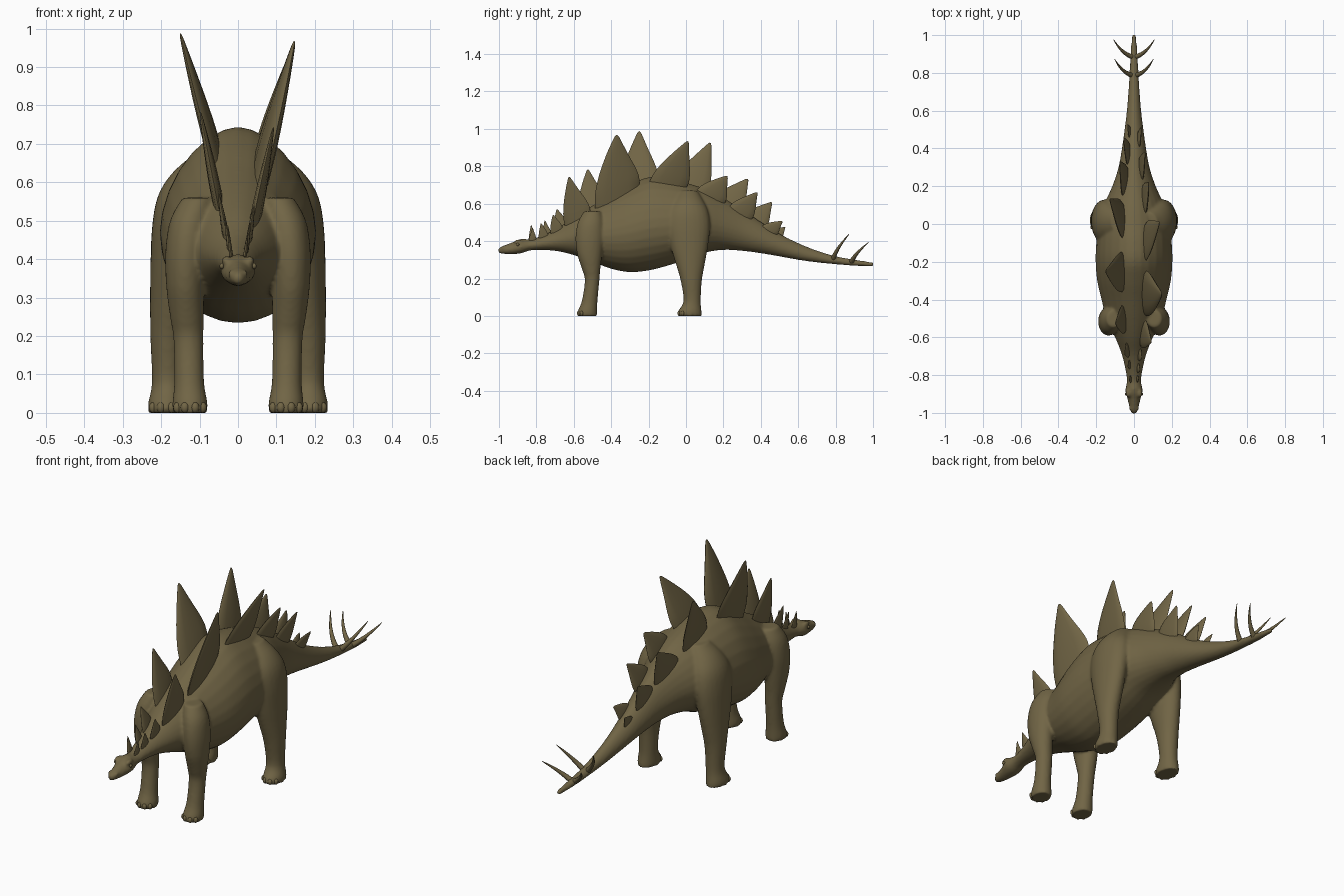
import bpy, bmesh, math
from mathutils import Vector as V

if "Cube" in bpy.data.objects:
    bpy.data.objects.remove(bpy.data.objects["Cube"])

skin = bpy.data.materials.new("olive brown")
skin.diffuse_color = (0.165, 0.13, 0.06, 1)
skin.use_nodes = True
skin.node_tree.nodes["Principled BSDF"].inputs["Base Color"].default_value = skin.diffuse_color
P = 1.75  # roundness of the back: below 2 gives a ridge


def spline(rows, steps):
    """Smooth curve through rows of numbers."""
    out = []
    for i in range(len(rows) - 1):
        a, b, c, d = (rows[min(max(i + k, 0), len(rows) - 1)] for k in (-1, 0, 1, 2))
        for s in range(steps):
            t = s / steps
            out.append([q + t * (r - p) / 2 + t * t * (2 * p - 5 * q + 4 * r - e) / 2
                        + t ** 3 * (3 * q - p - 3 * r + e) / 2
                        for p, q, r, e in zip(a, b, c, d)])
    return out + [list(rows[-1])]


def loft(bm, rings):
    """Skin a list of closed rings and cap both ends."""
    vs = [[bm.verts.new(p) for p in r] for r in rings]
    n = len(rings[0])
    faces = [bm.faces.new((a[i], a[(i + 1) % n], b[(i + 1) % n], b[i]))
             for a, b in zip(vs, vs[1:]) for i in range(n)]
    faces += [bm.faces.new(vs[0][::-1]), bm.faces.new(vs[-1])]
    bmesh.ops.recalc_face_normals(bm, faces=faces)


def finish(bm, name, angle=60):
    me = bpy.data.meshes.new(name)
    bm.to_mesh(me)
    bm.free()
    me.materials.append(skin)
    ob = bpy.data.objects.new(name, me)
    bpy.context.collection.objects.link(ob)
    bpy.ops.object.select_all(action='DESELECT')
    ob.select_set(True)
    bpy.context.view_layer.objects.active = ob
    bpy.ops.object.shade_smooth_by_angle(angle=math.radians(angle))
    return ob


def angles(n):
    return [2 * math.pi * i / n for i in range(n)]


def blob(bm, centre, size):
    r = bmesh.ops.create_uvsphere(bm, u_segments=12, v_segments=8, radius=1)
    for v in r["verts"]:
        v.co = V(centre) + V([a * b for a, b in zip(v.co, size)])


# Trunk, neck, head and tail: y, half width, bottom z, top z
trunk = spline([
    (-1.004, .012, .338, .362), (-.98, .022, .332, .375), (-.93, .034, .33, .393),
    (-.88, .046, .335, .413), (-.82, .038, .352, .412), (-.7, .062, .348, .462),
    (-.6, .10, .325, .53), (-.5, .145, .29, .59), (-.4, .172, .252, .645),
    (-.3, .195, .234, .70), (-.2, .203, .243, .742), (-.1, .20, .268, .737),
    (0, .19, .30, .712), (.1, .16, .338, .68), (.2, .115, .353, .63),
    (.3, .082, .348, .57), (.4, .064, .335, .503), (.5, .05, .318, .44),
    (.6, .038, .30, .39), (.7, .03, .286, .35), (.8, .024, .276, .32),
    (.9, .019, .268, .302), (1.004, .010, .264, .286)], 4)


def section(y, w, lo, hi):
    mid = lo + (hi - lo) * .45
    ring = []
    for a in angles(28):
        c, s = math.cos(a), math.sin(a)
        p = 2 / P if s > 0 else 1
        x = math.copysign(abs(c) ** p, c) * w
        ring.append((x, y, mid + (hi - mid) * s ** p if s > 0 else mid + (mid - lo) * s))
    return ring


def back_point(y, share, limit, side):
    """Point on the upper skin beside the ridge."""
    y0, w, lo, hi = min(trunk, key=lambda r: abs(r[0] - y))
    x = min(limit, w * share)
    mid = lo + (hi - lo) * .45
    return V((side * x, y, mid + (hi - mid) * (1 - (x / w) ** P) ** (1 / P) - .015))


bm = bmesh.new()
loft(bm, [section(*r) for r in trunk])

# Legs: z, centre x, centre y, half width, half depth
front_leg = [(0, .125, -.527, .044, .052), (.025, .125, -.527, .046, .052),
             (.08, .127, -.515, .039, .042), (.19, .129, -.502, .039, .039),
             (.25, .133, -.507, .044, .049), (.33, .137, -.515, .050, .067),
             (.42, .135, -.515, .054, .076), (.50, .125, -.51, .052, .068),
             (.56, .105, -.50, .04, .045)]
hind_leg = [(0, .187, .02, .046, .064), (.025, .187, .02, .047, .063),
            (.08, .183, .033, .041, .046), (.19, .182, .028, .046, .057),
            (.28, .176, .023, .053, .078), (.38, .168, .017, .060, .102),
            (.48, .157, .012, .067, .117), (.56, .142, .01, .068, .108),
            (.62, .115, .01, .06, .08), (.67, .08, .01, .04, .05)]
for side in (1, -1):
    for leg in (front_leg, hind_leg):
        loft(bm, [[(side * cx + rx * math.cos(a), cy + ry * math.sin(a), z)
                   for a in angles(24)] for z, cx, cy, rx, ry in spline(leg, 4)])
    # Brows and cheeks
    blob(bm, (side * .031, -.895, .395), (.013, .025, .014))
    blob(bm, (side * .018, -.975, .362), (.008, .014, .010))
body = finish(bm, "body")
mod = body.modifiers.new("blend", 'REMESH')
mod.mode, mod.voxel_size, mod.use_smooth_shade = 'VOXEL', .0075, True
mod = body.modifiers.new("soften", 'SMOOTH')
mod.factor, mod.iterations = .5, 5

# Toenails and eyes
bm = bmesh.new()
for side in (1, -1):
    for z, cx, cy, rx, ry in (front_leg[1], hind_leg[1]):
        for deg in (-140, -108, -72, -40):
            a = math.radians(deg)
            blob(bm, (side * cx + rx * .93 * math.cos(a), cy + ry * .93 * math.sin(a), .014),
                 (.011, .010, .014))
finish(bm, "toenails")
bm = bmesh.new()
for side in (1, -1):
    blob(bm, (side * .042, -.9, .382), (.006, .009, .008))
finish(bm, "eyes")

# Back plates: side, base front y, base back y, tip x, tip y, tip z
plates = [
    (1, -.485, -.25, .147, -.37, .967), (-1, -.36, -.15, .150, -.25, .987),
    (1, -.20, .0, .135, .01, .933), (-1, -.08, .11, .128, .13, .925),
    (1, .05, .20, .078, .22, .747), (-1, .14, .29, .075, .33, .732),
    (1, .23, .345, .058, .38, .66), (-1, .31, .42, .055, .458, .607),
    (1, .40, .48, .038, .515, .505), (-1, .45, .51, .034, .53, .475),
    (1, -.645, -.51, .092, -.625, .742), (-1, -.575, -.43, .098, -.525, .782),
    (-1, -.70, -.625, .05, -.69, .57), (1, -.72, -.66, .042, -.71, .54),
    (-1, -.765, -.715, .034, -.755, .51), (1, -.785, -.735, .032, -.775, .495),
    (-1, -.84, -.80, .026, -.828, .485), (1, -.84, -.80, .026, -.82, .47)]
leaf = spline([(0, 1), (.2, .97), (.42, .78), (.65, .5), (.85, .25), (.96, .11), (1, .03)], 3)
bm = bmesh.new()
for side, y0, y1, tx, ty, tz in plates:
    a, b = back_point(y0, .42, .06, side), back_point(y1, .42, .06, side)
    base, tip, mid = b - a, V((side * tx, ty, tz)), (a + b) / 2
    axis = (tip - mid).normalized()
    normal = base.cross(axis).normalized()
    across = axis.cross(normal).normalized() * base.length
    for_thick = .075 * base.length + .002
    rings = []
    for t, w in leaf:
        along = base.lerp(across, min(1, 1.3 * t)) * w * .5
        c = mid.lerp(tip, t)
        rings.append([c + along * math.cos(g) + normal * math.sin(g) * for_thick * w ** .7
                      for g in angles(12)])
    loft(bm, rings)
finish(bm, "back_plates")

# Tail spikes: base, bend and tip
bm = bmesh.new()
for side in (1, -1):
    for pts in (((0, .785, .295), (.06, .795, .35), (.102, .872, .437)),
                ((0, .883, .283), (.06, .895, .325), (.107, .975, .393))):
        p, q, r = (V((side * x, y, z)) for x, y, z in pts)
        rings = []
        for i in range(9):
            t = i / 8
            d = ((q - p).lerp(r - q, t)).normalized()
            u = d.cross(V((0, 1, 0))).normalized()
            v = d.cross(u)
            c = p.lerp(q, t).lerp(q.lerp(r, t), t)
            rad = .013 * (1 - t) ** .8 + .0012
            rings.append([c + (u * math.cos(g) + v * math.sin(g)) * rad for g in angles(10)])
        loft(bm, rings)
finish(bm, "tail_spikes")
